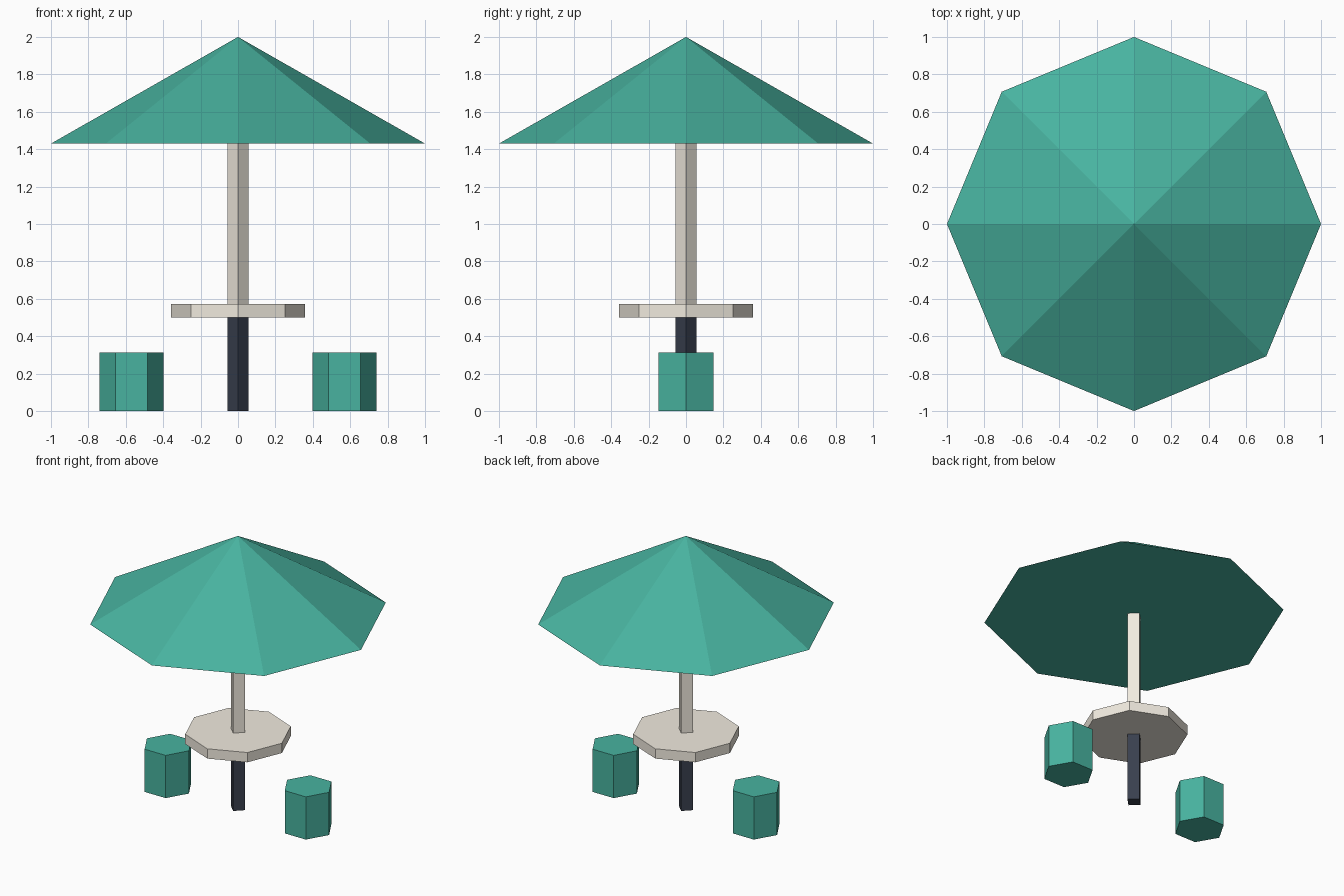
import bpy
from math import radians

if "Cube" in bpy.data.objects:
    bpy.data.objects.remove(bpy.data.objects["Cube"])


def material(name, rgb):
    mat = bpy.data.materials.new(name)
    mat.diffuse_color = (*rgb, 1.0)
    mat.use_nodes = True
    mat.node_tree.nodes["Principled BSDF"].inputs["Base Color"].default_value = mat.diffuse_color
    return mat


teal = material("teal", (0.065, 0.45, 0.35))
cream = material("cream", (0.88, 0.83, 0.74))
dark = material("dark", (0.04, 0.05, 0.075))


def prism(name, sides, radius, z0, z1, mat, x=0.0, top_radius=None):
    """Capped prism or cone with its first corner on the +x axis."""
    top = radius if top_radius is None else top_radius
    bpy.ops.mesh.primitive_cone_add(
        vertices=sides, radius1=radius, radius2=top, depth=z1 - z0,
        location=(x, 0, (z0 + z1) / 2))
    obj = bpy.context.object
    obj.name = name
    # Blender starts the ring on the y axis, so turn it to the x axis
    obj.rotation_euler.z = radians(-90)
    obj.data.materials.append(mat)
    return obj


# Umbrella canopy, closed underneath
prism("canopy", 8, 1.0, 1.43, 2.0, teal, top_radius=0.0)

# Square pole: light above the table, dark below
prism("upper_pole", 4, 0.057, 0.57, 1.43, cream)
prism("lower_pole", 4, 0.057, 0.0, 0.5, dark)

# Octagonal table top
prism("table_top", 8, 0.357, 0.5, 0.572, cream)

# Hexagonal stools on either side
for side, x in (("left", -0.57), ("right", 0.57)):
    prism(side + "_stool", 6, 0.171, 0.0, 0.314, teal, x=x)
